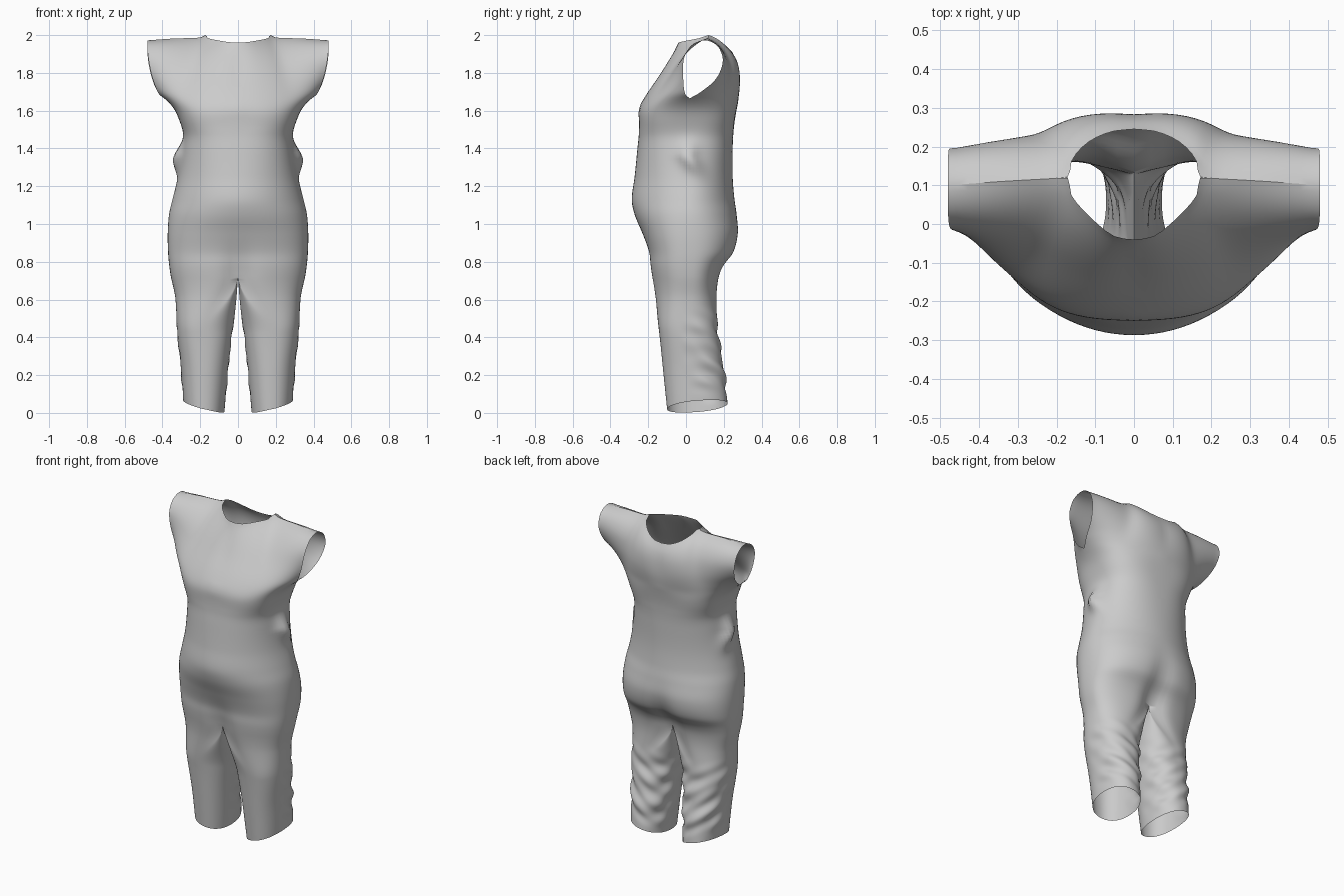
import bpy, bmesh, math
from mathutils import Vector

if "Cube" in bpy.data.objects:
    bpy.data.objects.remove(bpy.data.objects["Cube"])

N = 22            # points per quarter ring
CROTCH, CHEST = 0.72, 1.64


def spline(keys, t):
    """Smooth interpolation of rows (key, a, b, ...) at key value t."""
    n = len(keys)
    t = min(max(t, keys[0][0]), keys[-1][0])
    i = next((k for k in range(n - 1) if t <= keys[k + 1][0]), n - 2)
    h = keys[i + 1][0] - keys[i][0]
    s = (t - keys[i][0]) / h

    def slope(k, c):
        a, b = max(k - 1, 0), min(k + 1, n - 1)
        return (keys[b][c] - keys[a][c]) / (keys[b][0] - keys[a][0])
    return [(2*s**3 - 3*s*s + 1) * keys[i][c] + (s**3 - 2*s*s + s) * h * slope(i, c)
            + (3*s*s - 2*s**3) * keys[i + 1][c] + (s**3 - s*s) * h * slope(i + 1, c)
            for c in range(1, len(keys[0]))]


def curve(*pts):
    """Chord-length keyed curve, evaluated on 0..1."""
    d = [0]
    for a, b in zip(pts, pts[1:]):
        d.append(d[-1] + math.dist(a, b))
    keys = [(k / d[-1], *p) for k, p in zip(d, pts)]
    return lambda t: Vector(spline(keys, t))


def smooth(t):
    t = min(max(t, 0), 1)
    return t * t * (3 - 2 * t)


# Body profile: z, half width, front y, back y, roundness exponent
BODY = [(0, .29, -.10, .22, .9), (.2, .303, -.12, .2, .9), (.4, .322, -.14, .17, .85),
        (.6, .332, -.165, .167, .8), (.72, .355, -.185, .18, .8), (.78, .364, -.193, .205, .8),
        (.85, .37, -.2, .257, .82), (.95, .372, -.232, .28, .87), (1.05, .365, -.272, .27, .95),
        (1.13, .347, -.287, .257, 1.0), (1.25, .317, -.272, .247, .95), (1.4, .294, -.257, .247, .85),
        (1.47, .288, -.25, .25, .78), (1.54, .308, -.249, .257, .72), (1.6, .34, -.25, .267, .78),
        (1.64, .39, -.238, .275, .95)]
# Inner leg line: z, x
INNER = [(0, .072), (.3, .045), (.6, .01), (.72, 0)]


def spow(v, e):
    return math.copysign(abs(v) ** e, v)


def body_point(z, th):
    w, f, b, e = spline(BODY, z)
    c, s = max(math.cos(th), 0), math.sin(th)
    if abs(s) > 0.99999:
        c = 0
    x = w * c ** e
    ys = .02
    y = ys + (b - ys if s > 0 else ys - f) * spow(s, e)
    # groin and seat valley on the centre line
    depth, tall = (.045, .2) if s > 0 else (.03, .15)
    dip = math.exp(-(x / .07) ** 2 - ((z - .7) / tall) ** 2)
    y -= math.copysign(depth * dip, s) if abs(s) > .3 else 0
    # pinched waist fold at the side
    x += .043 * math.exp(-((z - 1.345) / .075) ** 2
                         - ((y - .01 - .5 * max(1.36 - z, 0)) / .05) ** 2) * c
    lift = .025 * c ** 4 * smooth((z - 1.54) / .1)
    return Vector((x, y, z + lift))


def leg_point(z, k):
    """k runs 0..2N over the outside, 2N..4N over the inside."""
    th = -math.pi / 2 + math.pi * k / (2 * N)
    c, s = math.cos(th), math.sin(th)
    w, f, b, e = spline(BODY, z)
    xi = spline(INNER, z)[0]
    if k <= 2 * N:
        top = body_point(z, th)
    else:
        p0, p1 = body_point(z, -math.pi / 2), body_point(z, math.pi / 2)
        top = p0.lerp(p1, .5 + .5 * s)
        top.x = 0
    xc, yc = (w + xi) / 2, (f + b) / 2
    low = Vector((xc + (w - xi) / 2 * spow(c, e), yc + (b - f) / 2 * spow(s, e), z))
    p = top.lerp(low, smooth((CROTCH - z) / .3))
    if z < CROTCH and k > 2 * N:
        p.x = max(p.x, xi * .9)
    # soft diagonal folds round the back of the leg
    fade = smooth((.56 - z) / .2) * smooth(z / .12) * smooth(.4 + s)
    r = .0055 * fade * (math.sin(42 * (z + .9 * p.y)) + .6 * math.sin(60 * (z - .7 * p.x) + 1))
    p += Vector((c * r, s * r, 0))
    # slanted hem
    hem = .035 + .03 * c + .015 * s
    p.z = hem * (1 - z / CROTCH) + z
    return p


# Upper panels: centre line, neck plus shoulder seam, armhole edge
SEAM = [(.17, .12, 2.0), (.2, .118, 1.987), (.34, .11, 1.982), (.48, .1, 1.972)]
FRONT = (curve((0, -.238, 1.64), (0, -.2, 1.7), (0, -.13, 1.8), (0, -.07, 1.9), (0, -.04, 1.96)),
         curve((0, -.04, 1.96), (.05, -.032, 1.963), (.11, .015, 1.973), (.162, .075, 1.985), *SEAM),
         curve((.39, .02, 1.665), (.42, -.005, 1.69), (.455, -.015, 1.78), (.475, -.01, 1.88),
               (.48, .025, 1.942), (.48, .07, 1.968), (.48, .1, 1.972)))
BACK = (curve((0, .275, 1.64), (0, .283, 1.72), (0, .28, 1.8), (0, .268, 1.86), (0, .245, 1.91)),
        curve((0, .245, 1.91), (.06, .238, 1.917), (.12, .21, 1.945), (.16, .165, 1.98), *SEAM),
        curve((.39, .02, 1.665), (.425, .08, 1.70), (.455, .16, 1.77), (.475, .195, 1.86),
              (.48, .175, 1.932), (.48, .13, 1.967), (.48, .1, 1.972)))


def panel_point(panel, side, u, v):
    centre, top, arm = panel
    low = lambda t: body_point(CHEST, side * math.pi / 2 * (1 - t))
    ruled = low(u).lerp(top(u), v) + centre(v).lerp(arm(v), u)
    return ruled - low(0).lerp(low(1), u).lerp(top(0).lerp(top(1), u), v)


def add_grid(bm, rows, closed=False):
    vs = [[bm.verts.new(p) for p in r] for r in rows]
    for a, b in zip(vs, vs[1:]):
        m = len(a)
        for i in range(m if closed else m - 1):
            j = (i + 1) % m
            bm.faces.new((a[i], a[j], b[j], b[i]))


bm = bmesh.new()
# torso half
R = 56
add_grid(bm, [[body_point(CROTCH + (CHEST - CROTCH) * r / R, -math.pi / 2 + math.pi * k / (2 * N))
               for k in range(2 * N + 1)] for r in range(R + 1)])
# leg
L = 60
add_grid(bm, [[leg_point(CROTCH * (1 - r / L), k) for k in range(4 * N)] for r in range(L + 1)], True)
# chest and upper back with shoulder
V = 24
for panel, side in ((FRONT, -1), (BACK, 1)):
    add_grid(bm, [[panel_point(panel, side, k / N, r / V) for k in range(N + 1)] for r in range(V + 1)])

bmesh.ops.remove_doubles(bm, verts=bm.verts, dist=3e-4)
# relax the chest line and the shoulders, keeping the open edges and the centre line
inner = [v for v in bm.verts if v.co.z > 1.5 and v.co.x > 1e-4 and not v.is_boundary]
for _ in range(6):
    bmesh.ops.smooth_vert(bm, verts=inner, factor=.5, use_axis_x=True, use_axis_y=True, use_axis_z=True)
bmesh.ops.recalc_face_normals(bm, faces=bm.faces)
me = bpy.data.meshes.new("jumpsuit")
bm.to_mesh(me)
bm.free()
suit = bpy.data.objects.new("jumpsuit", me)
bpy.context.collection.objects.link(suit)
mirror = suit.modifiers.new("mirror", 'MIRROR')
mirror.use_axis[0] = True
mirror.merge_threshold = .0005
for p in me.polygons:
    p.use_smooth = True
